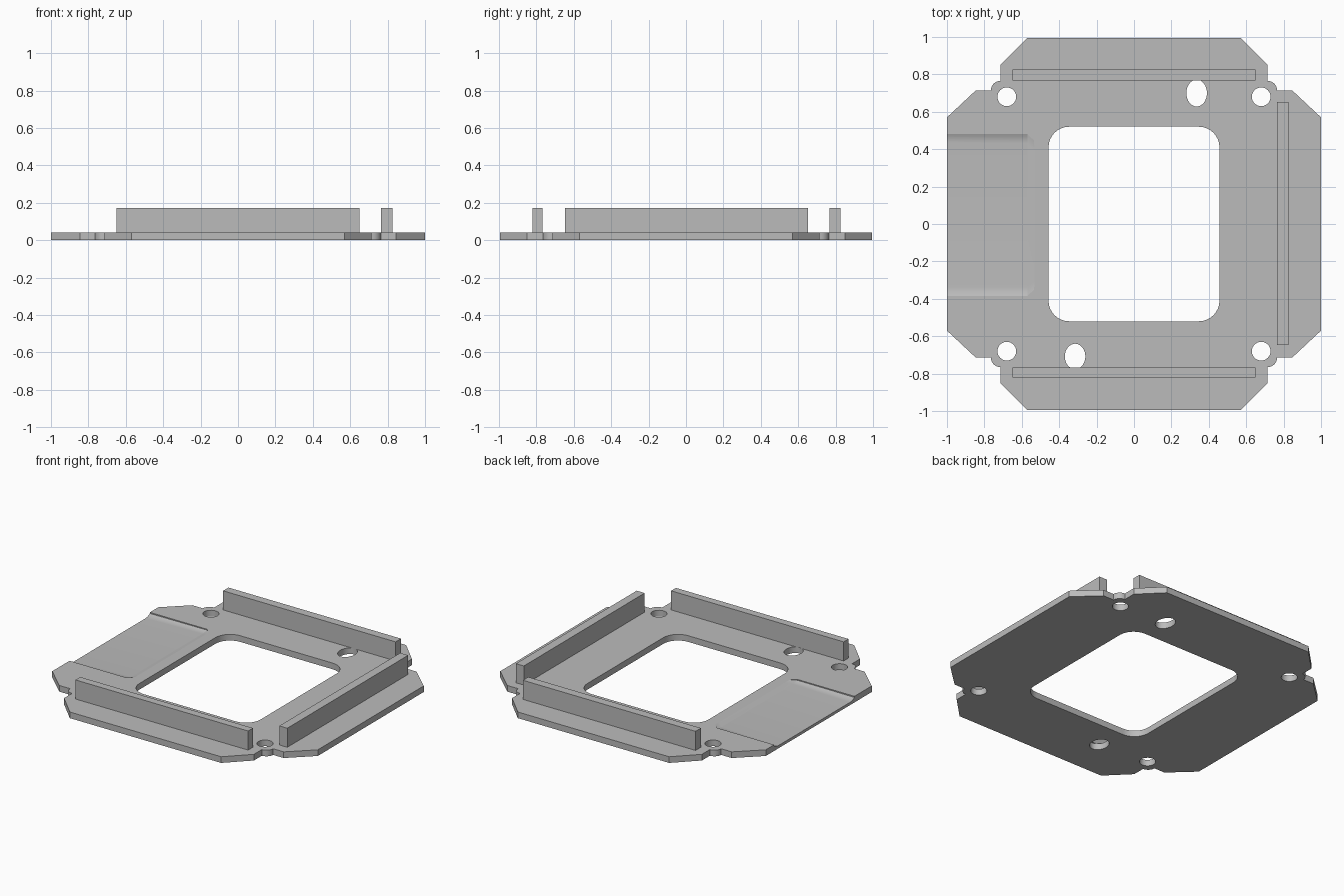
import bpy
import bmesh
from math import cos, sin, pi, radians

cube = bpy.data.objects.get("Cube")
if cube:
    bpy.data.objects.remove(cube, do_unlink=True)

THICK = 0.042
RAIL_TOP = 0.172

grey = bpy.data.materials.new("plain_grey")
grey.use_nodes = True
grey.diffuse_color = (0.5, 0.5, 0.5, 1)
grey.node_tree.nodes["Principled BSDF"].inputs["Base Color"].default_value = (0.5, 0.5, 0.5, 1)


def loft(name, sections):
    """Solid through matching closed sections, capped at both ends."""
    bm = bmesh.new()
    rings = [[bm.verts.new(p) for p in s] for s in sections]
    n = len(rings[0])
    for a, b in zip(rings, rings[1:]):
        for i in range(n):
            j = (i + 1) % n
            bm.faces.new((a[i], a[j], b[j], b[i]))
    bm.faces.new(rings[0])
    bm.faces.new(rings[-1])
    bmesh.ops.recalc_face_normals(bm, faces=bm.faces)
    mesh = bpy.data.meshes.new(name)
    bm.to_mesh(mesh)
    bm.free()
    mesh.materials.append(grey)
    obj = bpy.data.objects.new(name, mesh)
    bpy.context.collection.objects.link(obj)
    return obj


def prism(name, outline, z0, z1):
    return loft(name, [[(x, y, z) for x, y in outline] for z in (z0, z1)])


def arc(cx, cy, rx, ry, start, end, steps):
    angles = [start + (end - start) * i / steps for i in range(steps + 1)]
    return [(cx + rx * cos(a), cy + ry * sin(a)) for a in angles]


def mirrored(quarter):
    """Repeat a first-quadrant path, running anticlockwise, in all quadrants."""
    back = quarter[::-1]
    return (quarter + [(-x, y) for x, y in back]
            + [(-x, -y) for x, y in quarter] + [(x, -y) for x, y in back])


def cut(target, cutter):
    cutter.hide_render = True
    mod = target.modifiers.new("cut", "BOOLEAN")
    mod.operation = "DIFFERENCE"
    mod.solver = "EXACT"
    mod.object = cutter
    bpy.context.view_layer.objects.active = target
    bpy.ops.object.modifier_apply(modifier=mod.name)
    bpy.data.objects.remove(cutter, do_unlink=True)


# Base plate with clipped corners and a rounded ear beside each screw hole
ear = arc(0.715, 0.715, 0.05, 0.05, 0, pi / 2, 6)
corner = [(1, 0.57), (0.845, 0.715)] + ear + [(0.715, 0.85), (0.57, 0.995)]
plate = prism("base_plate", mirrored(corner), 0, THICK)

# Central rounded opening
opening = mirrored(arc(0.347, 0.41, 0.11, 0.11, 0, pi / 2, 8))
cut(plate, prism("opening_cutter", opening, -0.1, 0.1))

# Screw holes and two oval holes
holes = [(sx * 0.68, sy * 0.68, 0.05, 0.05) for sx in (-1, 1) for sy in (-1, 1)]
holes += [(0.335, 0.7, 0.055, 0.072), (-0.315, -0.708, 0.055, 0.068)]
for x, y, rx, ry in holes:
    cut(plate, prism("hole_cutter", arc(x, y, rx, ry, 0, 2 * pi, 32)[:-1], -0.1, 0.1))


# Shallow recess on the right edge, with softened sides and a ramped inner end
def recess_section(x, half, rim, floor):
    side = [(half, 0.08), (half, rim)]
    for i in range(1, 5):
        t = i / 4
        side.append((half - 0.05 * t, floor + (rim - floor) * (1 - t) ** 2))
    ring = side + [(-y, z) for y, z in reversed(side)]
    return [(x, y + 0.048, z) for y, z in ring]


cut(plate, loft("recess_cutter", [
    recess_section(-1.05, 0.432, 0.034, 0.018),
    recess_section(-0.57, 0.432, 0.036, 0.029),
    recess_section(-0.53, 0.395, THICK + 0.001, THICK + 0.001),
]))

# Upright rails along three sides
rails = {
    "front_rail": (-0.65, 0.65, -0.82, -0.768),
    "back_rail": (-0.65, 0.65, 0.768, 0.826),
    "left_rail": (0.765, 0.825, -0.648, 0.652),
}
for name, (x0, x1, y0, y1) in rails.items():
    prism(name, [(x0, y0), (x1, y0), (x1, y1), (x0, y1)], THICK, RAIL_TOP)

# Smooth curved walls, keep hard edges
bpy.ops.object.select_all(action="DESELECT")
plate.select_set(True)
bpy.context.view_layer.objects.active = plate
bpy.ops.object.shade_smooth_by_angle(angle=radians(16))
